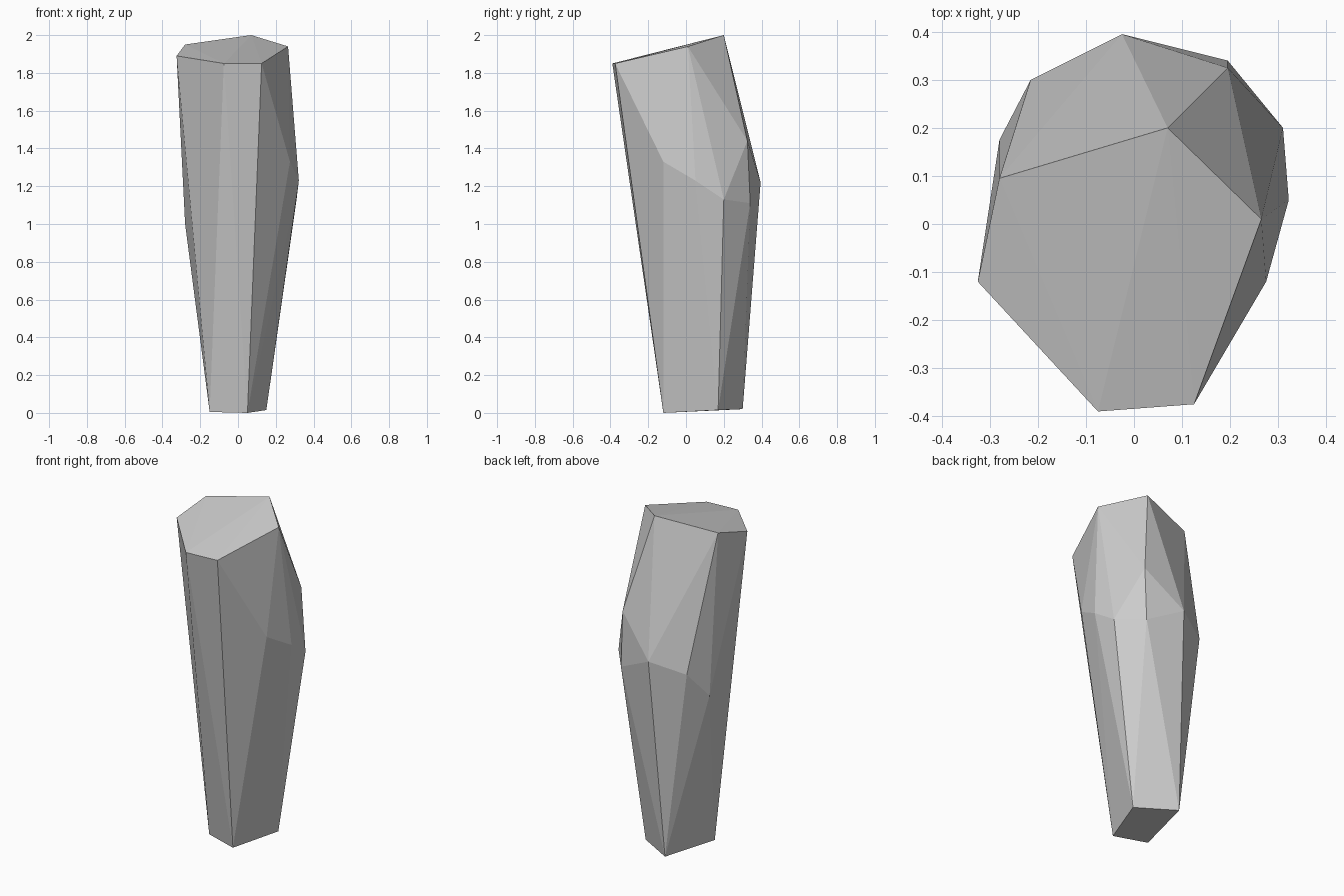
import bpy, bmesh

if "Cube" in bpy.data.objects:
    bpy.data.objects.remove(bpy.data.objects["Cube"])

# Faceted stone shard: convex hull over three rough rings
top_ring = [(0.07, 0.20, 2.0), (-0.28, 0.095, 1.95), (-0.325, -0.12, 1.89),
            (-0.075, -0.39, 1.85), (0.125, -0.375, 1.85), (0.265, 0.01, 1.94)]
shoulder_ring = [(0.275, -0.12, 1.33), (0.322, 0.05, 1.23), (0.31, 0.20, 1.13),
                 (0.195, 0.325, 1.44), (0.195, 0.34, 1.11), (-0.025, 0.395, 1.22),
                 (-0.215, 0.30, 1.155), (-0.28, 0.175, 1.0)]
base_ring = [(-0.15, -0.06, 0.005), (0.05, -0.12, 0.0),
             (0.15, 0.17, 0.015), (-0.07, 0.30, 0.02)]

bm = bmesh.new()
for p in top_ring + shoulder_ring + base_ring:
    bm.verts.new(p)
hull = bmesh.ops.convex_hull(bm, input=bm.verts[:])
loose = [v for v in bm.verts if not v.link_faces]
bmesh.ops.delete(bm, geom=loose, context='VERTS')

# Merge nearly flat triangles into clean facets
bmesh.ops.dissolve_limit(bm, angle_limit=0.01, verts=bm.verts[:], edges=bm.edges[:])
bmesh.ops.recalc_face_normals(bm, faces=bm.faces[:])

mesh = bpy.data.meshes.new("stone_shard")
bm.to_mesh(mesh)
bm.free()
shard = bpy.data.objects.new("stone_shard", mesh)
bpy.context.collection.objects.link(shard)
